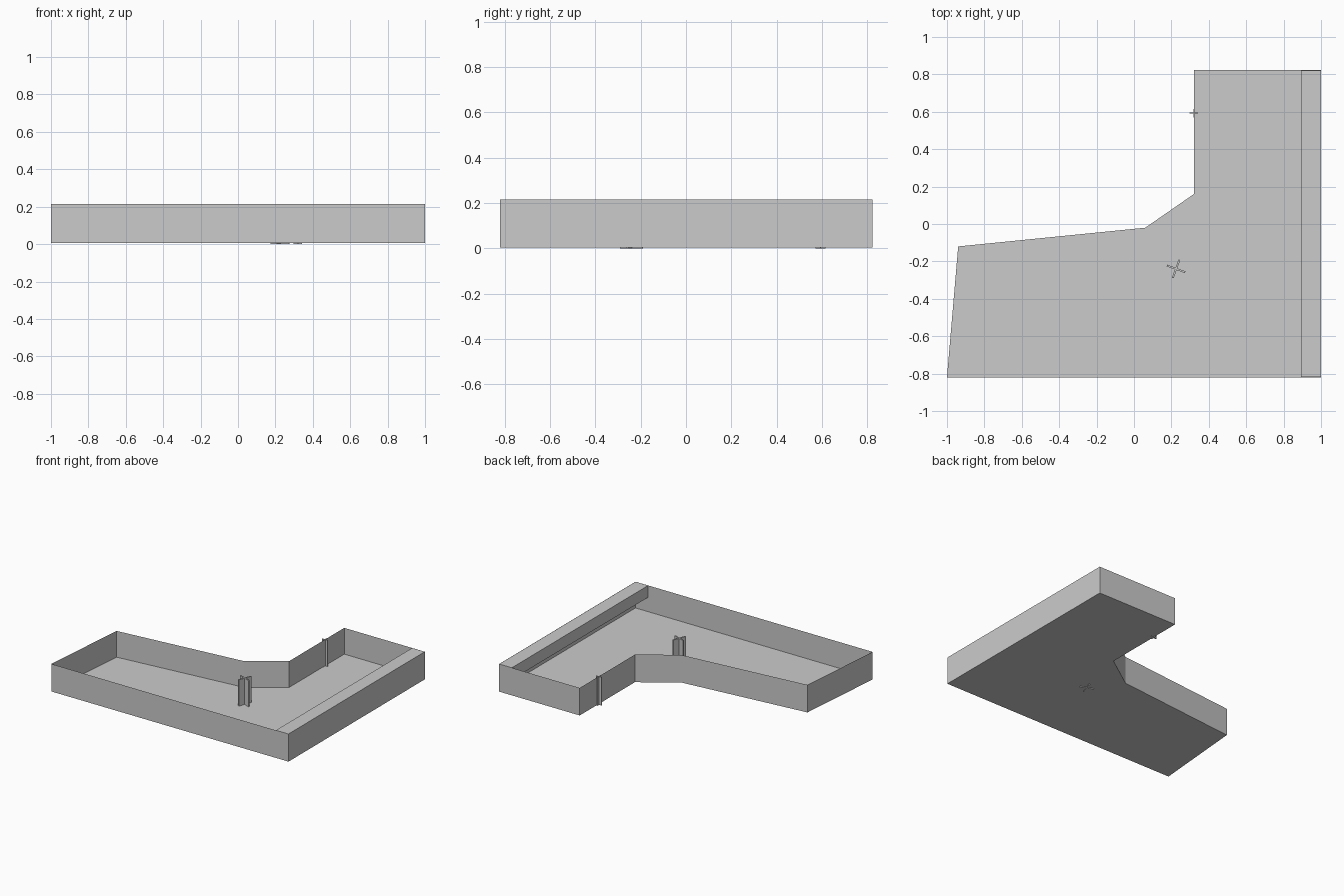
import bpy, bmesh
from math import radians

if "Cube" in bpy.data.objects:
    bpy.data.objects.remove(bpy.data.objects["Cube"])

TOP, BASE = 0.215, 0.005
OUTLINE = [(-1, -0.82), (1, -0.82), (1, 0.823), (0.32, 0.823),
           (0.32, 0.16), (0.06, -0.02), (-0.04, -0.03), (-0.94, -0.12)]


def prism(name, pts, z0, z1, caps=True):
    """Vertical extrusion of a plan outline, with or without end caps."""
    bm = bmesh.new()
    low = [bm.verts.new((x, y, z0)) for x, y in pts]
    high = [bm.verts.new((x, y, z1)) for x, y in pts]
    n = len(pts)
    for i in range(n):
        j = (i + 1) % n
        bm.faces.new((low[i], low[j], high[j], high[i]))
    if caps:
        bm.faces.new(low[::-1])
        bm.faces.new(high)
    me = bpy.data.meshes.new(name)
    bm.to_mesh(me)
    bm.free()
    ob = bpy.data.objects.new(name, me)
    bpy.context.collection.objects.link(ob)
    return ob


def cross_column(name, x, y, reach, half, angle):
    """Plus-shaped steel column standing through the floor."""
    a, t = reach, half
    plan = [(a, -t), (a, t), (t, t), (t, a), (-t, a), (-t, t),
            (-a, t), (-a, -t), (-t, -t), (-t, -a), (t, -a), (t, -t)]
    ob = prism(name, plan, 0, TOP)
    ob.location = (x, y, 0)
    ob.rotation_euler.z = radians(angle)


# Floor slab and thin perimeter walls
prism("floor", OUTLINE, BASE, BASE + 0.01)
prism("walls", OUTLINE, BASE, TOP, caps=False)

# Dropped ceiling strip along the right wall
prism("soffit", [(0.893, -0.819), (0.999, -0.819), (0.999, 0.822), (0.893, 0.822)],
      0.125, TOP)

# Columns: one free-standing and turned, one in the wall
cross_column("main_column", 0.225, -0.24, 0.052, 0.005, -20)
cross_column("wall_column", 0.32, 0.593, 0.023, 0.003, 0)
